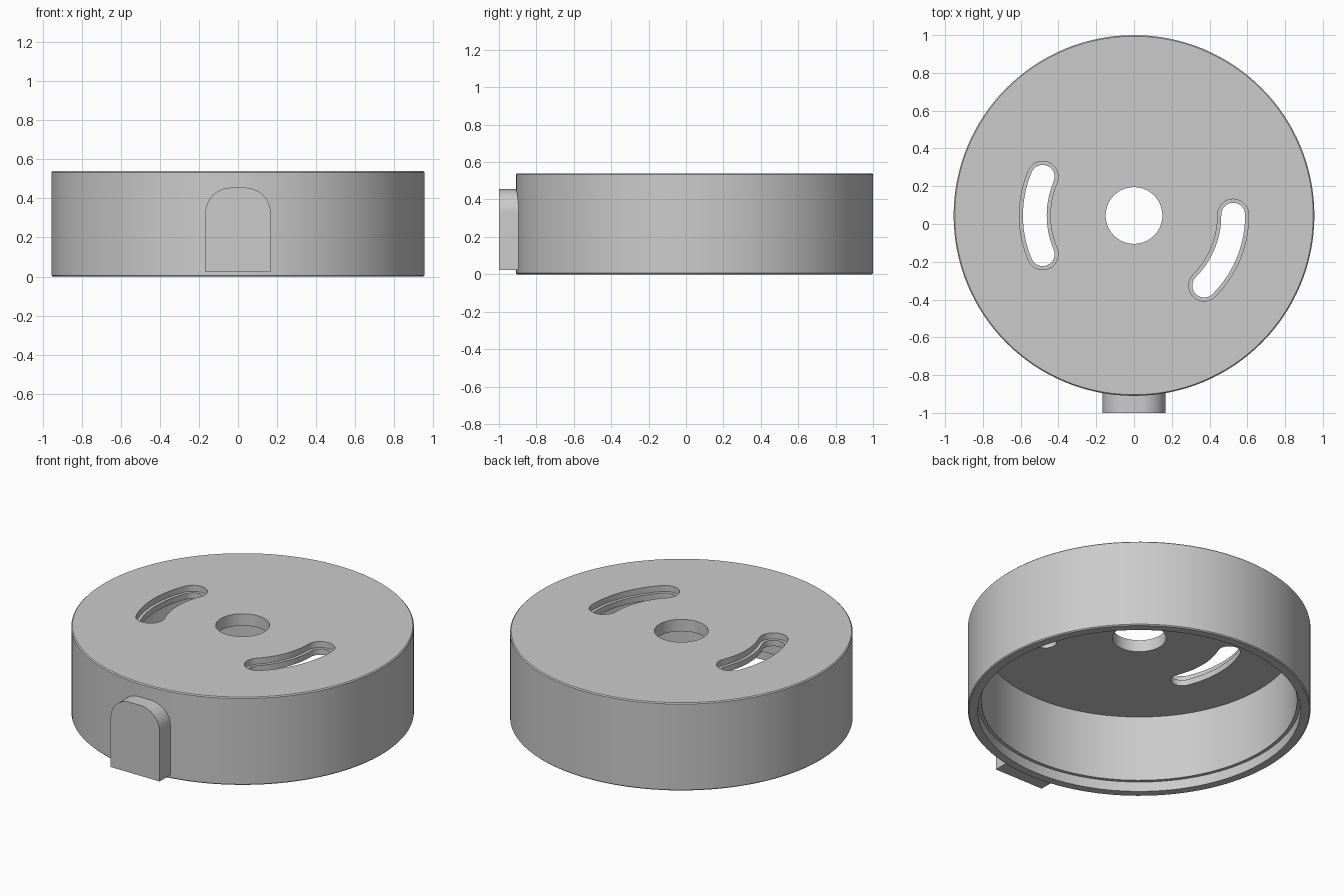
import bpy, bmesh, math

if "Cube" in bpy.data.objects:
    bpy.data.objects.remove(bpy.data.objects["Cube"])

CY = 0.045      # centre of the round housing along y
SEG = 128


def add_object(name, bm):
    bmesh.ops.recalc_face_normals(bm, faces=bm.faces)
    mesh = bpy.data.meshes.new(name)
    bm.to_mesh(mesh)
    bm.free()
    obj = bpy.data.objects.new(name, mesh)
    bpy.context.collection.objects.link(obj)
    return obj


def lathe(name, profile):
    """Revolve a closed (radius, z) profile about the housing axis."""
    bm = bmesh.new()
    rings = []
    for i in range(SEG):
        a = 2 * math.pi * i / SEG
        rings.append([bm.verts.new((r * math.cos(a), CY + r * math.sin(a), z)) for r, z in profile])
    n = len(profile)
    for i in range(SEG):
        p, q = rings[i], rings[(i + 1) % SEG]
        for j in range(n):
            k = (j + 1) % n
            bm.faces.new((p[j], q[j], q[k], p[k]))
    return add_object(name, bm)


def prism(name, points, offset):
    """Extrude a closed 3D outline along an offset."""
    bm = bmesh.new()
    face = bm.faces.new([bm.verts.new(p) for p in points])
    new = bmesh.ops.extrude_face_region(bm, geom=[face])["geom"]
    bmesh.ops.translate(bm, vec=offset, verts=[v for v in new if isinstance(v, bmesh.types.BMVert)])
    return add_object(name, bm)


def arc(cx, cy, r, a0, a1, n):
    return [(cx + r * math.cos(math.radians(a0 + (a1 - a0) * i / n)),
             cy + r * math.sin(math.radians(a0 + (a1 - a0) * i / n))) for i in range(n + 1)]


def slot_cutter(a0, a1, half, z0, z1):
    """Curved slot with round ends, following a circle about the axis."""
    mid = 0.525
    e0, e1 = (arc(0, CY, mid, a, a, 1)[0] for a in (a0, a1))
    pts = arc(0, CY, mid + half, a0, a1, 20)
    pts += arc(*e1, half, a1, a1 + 180, 14)[1:-1]
    pts += arc(0, CY, mid - half, a1, a0, 20)
    pts += arc(*e0, half, a0 + 180, a0 + 360, 14)[1:-1]
    obj = prism("slot_cutter", [(x, y, z0) for x, y in pts], (0, 0, z1 - z0))
    obj.hide_render = True
    return obj


# Hollow housing: top plate with centre hole, side wall, rebated lower rim
B = 0.006
housing = lathe("housing", [
    (0.15, 0.54), (0.955 - B, 0.54), (0.955, 0.54 - B), (0.955, B), (0.955 - B, 0),
    (0.90, 0), (0.90, 0.06), (0.88, 0.06), (0.88, 0.467), (0.15, 0.467)])

# Two stepped curved slots through the top plate
cutters = []
for a0, a1 in ((157, 203), (-45, 0.5)):
    cutters.append(slot_cutter(a0, a1, 0.063, 0.40, 0.60))
    cutters.append(slot_cutter(a0, a1, 0.082, 0.503, 0.62))
for c in cutters:
    mod = housing.modifiers.new("slot", "BOOLEAN")
    mod.operation = "DIFFERENCE"
    mod.solver = "EXACT"
    mod.object = c
dg = bpy.context.evaluated_depsgraph_get()
cut_mesh = bpy.data.meshes.new_from_object(housing.evaluated_get(dg))
housing.modifiers.clear()
housing.data = cut_mesh
for c in cutters:
    bpy.data.objects.remove(c)

# Front tab with rounded upper corners
W, R, TOP = 0.167, 0.13, 0.455
outline = [(-W, 0.022), (W, 0.022)] + arc(W - R, TOP - R, R, 0, 90, 14) + arc(R - W, TOP - R, R, 90, 180, 14)
tab = prism("front_tab", [(x, -1.0, z) for x, z in outline], (0, 0.12, 0))

# Smooth round walls, keep edges sharp
for obj in (housing, tab):
    bpy.ops.object.select_all(action="DESELECT")
    obj.select_set(True)
    bpy.context.view_layer.objects.active = obj
    bpy.ops.object.shade_smooth_by_angle(angle=math.radians(30))
